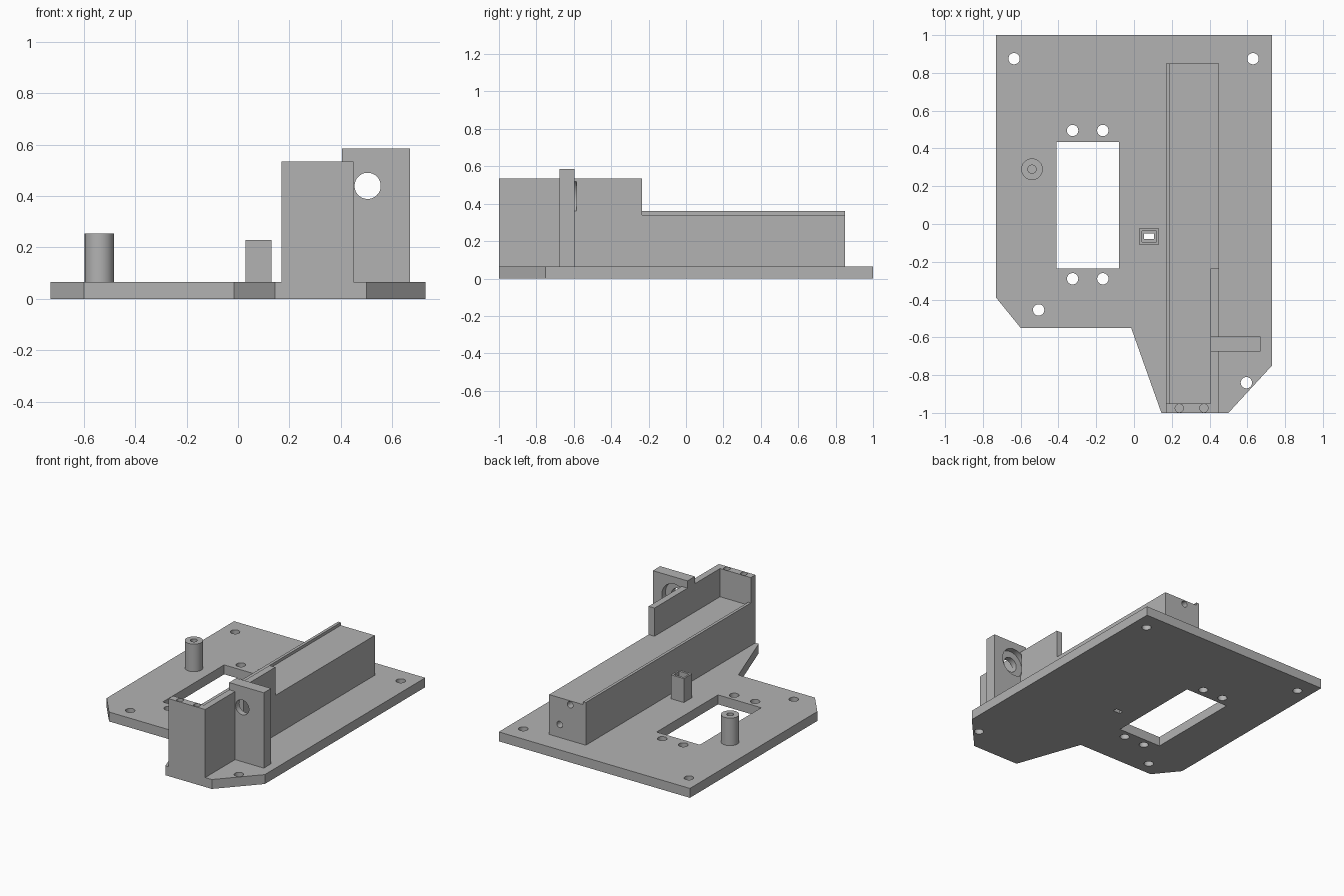
import bpy, bmesh, math
from mathutils import Vector

default = bpy.data.objects.get("Cube")
if default:
    bpy.data.objects.remove(default, do_unlink=True)

grey = bpy.data.materials.new("plain grey")
grey.use_nodes = True
grey.diffuse_color = (0.45, 0.45, 0.45, 1)
grey.node_tree.nodes["Principled BSDF"].inputs["Base Color"].default_value = (0.45, 0.45, 0.45, 1)


def prism(name, outline, axis, start, end):
    """Extrude a 2D outline along an axis; outline is (x,y) for z, (x,z) for y."""
    def place(p, h):
        return Vector((p[0], p[1], h)) if axis == "z" else Vector((p[0], h, p[1]))
    bm = bmesh.new()
    face = bm.faces.new([bm.verts.new(place(p, start)) for p in outline])
    new = bmesh.ops.extrude_face_region(bm, geom=[face])["geom"]
    shift = place((0, 0), end - start)
    bmesh.ops.translate(bm, vec=shift, verts=[v for v in new if isinstance(v, bmesh.types.BMVert)])
    bmesh.ops.recalc_face_normals(bm, faces=bm.faces)
    mesh = bpy.data.meshes.new(name)
    bm.to_mesh(mesh)
    bm.free()
    mesh.materials.append(grey)
    obj = bpy.data.objects.new(name, mesh)
    bpy.context.collection.objects.link(obj)
    return obj


def rect(a0, b0, a1, b1):
    return [(a0, b0), (a1, b0), (a1, b1), (a0, b1)]


def circle(a, b, r, n=48):
    return [(a + r * math.cos(math.tau * i / n), b + r * math.sin(math.tau * i / n)) for i in range(n)]


def cut(obj, outline, axis, start, end):
    """Remove an extruded outline from a part."""
    cutter = prism("cutter", outline, axis, start, end)
    cutter.hide_render = True
    mod = obj.modifiers.new("cut", "BOOLEAN")
    mod.operation, mod.solver, mod.object = "DIFFERENCE", "EXACT", cutter
    bpy.context.view_layer.objects.active = obj
    bpy.ops.object.modifier_apply(modifier=mod.name)
    bpy.data.objects.remove(cutter, do_unlink=True)


T = 0.065  # plate thickness

# Base plate with window and screw holes
plate = prism("base_plate", [(-0.73, 1), (-0.73, -0.39), (-0.6, -0.55), (-0.015, -0.55),
                             (0.145, -1), (0.5, -1), (0.73, -0.75), (0.73, 1)], "z", 0, T)
cut(plate, rect(-0.41, -0.235, -0.08, 0.435), "z", -0.1, 0.2)
for x, y in [(-0.635, 0.875), (0.63, 0.875), (-0.325, 0.495), (-0.165, 0.495),
             (-0.325, -0.29), (-0.165, -0.29), (-0.505, -0.455), (0.595, -0.84)]:
    cut(plate, circle(x, y, 0.03), "z", -0.1, 0.2)

# Round post with blind screw hole
post = prism("round_post", circle(-0.54, 0.29, 0.057), "z", T, 0.255)
cut(post, circle(-0.54, 0.29, 0.022), "z", 0.1, 0.3)

# Small square socket with a slot running through the plate
socket = prism("square_socket", rect(0.03, -0.11, 0.13, -0.02), "z", T, 0.23)
cut(socket, rect(0.042, -0.094, 0.118, -0.036), "z", 0.15, 0.3)
for part in (socket, plate):
    cut(part, rect(0.053, -0.08, 0.106, -0.05), "z", -0.1, 0.3)

# Long rail with a thin lip and two holes in the back end
rail = prism("long_rail", [(0.17, T), (0.45, T), (0.45, 0.34), (0.19, 0.34),
                           (0.19, 0.36), (0.17, 0.36)], "y", -0.95, 0.85)
for x, z in [(0.29, 0.312), (0.37, 0.155)]:
    cut(rail, circle(x, z, 0.022), "y", 0.75, 0.9)

# Front end wall with two screw holes on top
end_wall = prism("end_wall", rect(0.17, -1, 0.45, -0.95), "z", T, 0.535)
for x in (0.24, 0.37):
    cut(end_wall, circle(x, -0.975, 0.022), "z", 0.43, 0.6)

# Raised side wall along the front of the rail
side_wall = prism("side_wall", rect(0.405, -0.95, 0.45, -0.235), "z", 0.34, 0.535)

# Upright bracket, stepped over the side wall, with a counterbored hole
bracket = prism("upright_bracket", [(0.45, T), (0.67, T), (0.67, 0.585), (0.405, 0.585),
                                    (0.405, 0.535), (0.45, 0.535)], "y", -0.675, -0.595)
cut(bracket, circle(0.505, 0.44, 0.051), "y", -0.8, -0.5)
for part in (bracket, side_wall):
    cut(part, circle(0.505, 0.44, 0.096), "y", -0.635, -0.585)

# Smooth the round surfaces and keep the edges sharp
bpy.ops.object.select_all(action="DESELECT")
for part in (plate, post, socket, rail, end_wall, side_wall, bracket):
    part.select_set(True)
bpy.context.view_layer.objects.active = plate
bpy.ops.object.shade_smooth_by_angle(angle=math.radians(30))
